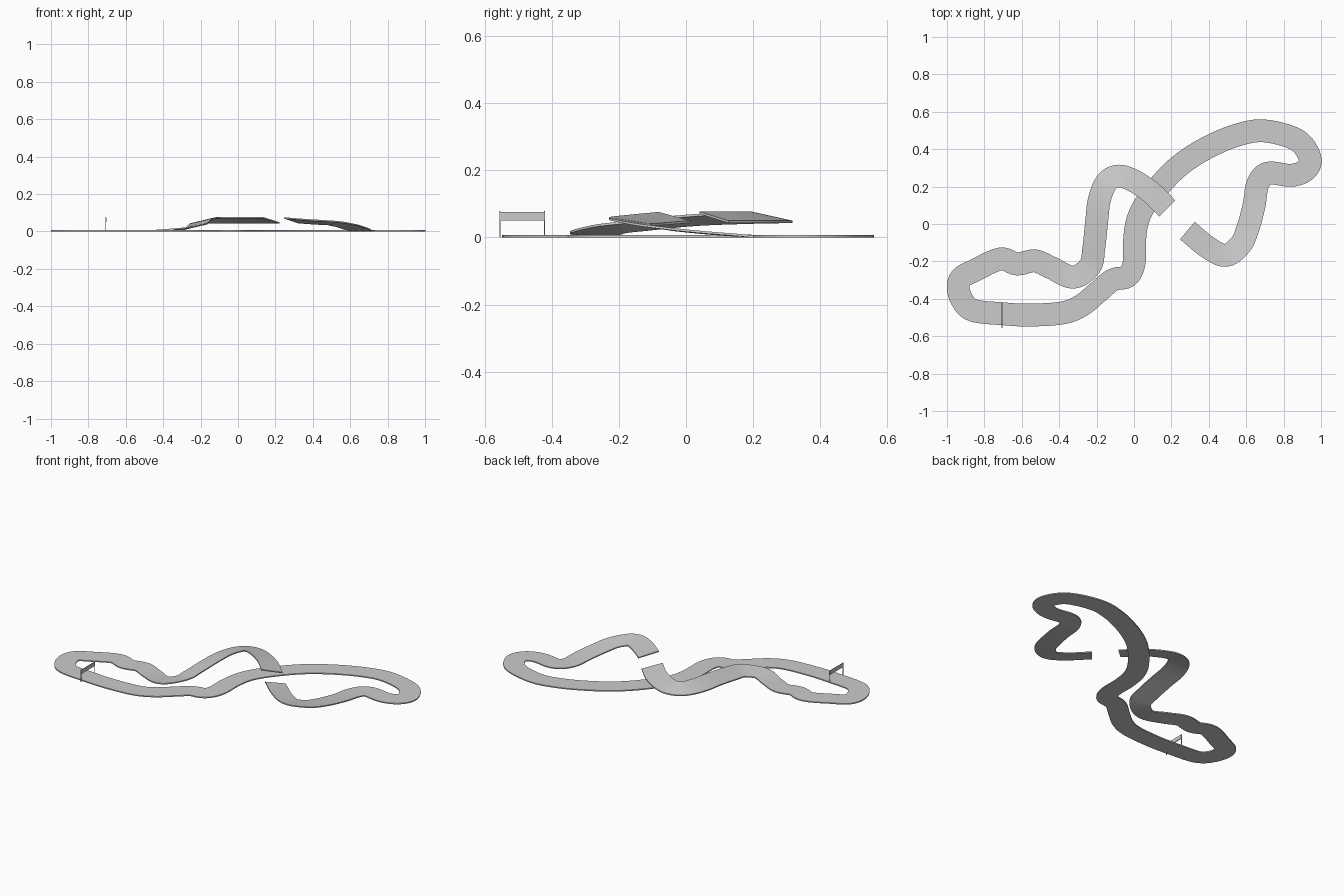
import bpy, bmesh
from mathutils import Vector

if "Cube" in bpy.data.objects:
    bpy.data.objects.remove(bpy.data.objects["Cube"])

HALF, THICK, STEPS = 0.061, 0.007, 6

grey = bpy.data.materials.new("track grey")
grey.diffuse_color = (0.6, 0.6, 0.6, 1)
grey.use_nodes = True
grey.node_tree.nodes["Principled BSDF"].inputs["Base Color"].default_value = grey.diffuse_color

# centre line: x, y, height of left edge, height of right edge (top surface)
landing = [(0.285, -0.035, .050, .076), (0.395, -0.125, .043, .067), (0.49, -0.168, .040, .059),
           (0.57, -0.11, .032, .042), (0.61, -0.02, .022, .028), (0.642, 0.1, .012, .016)]
right_loop = [(0.662, 0.215), (0.717, 0.272), (0.84, 0.26), (0.92, 0.29), (0.94, 0.355),
              (0.87, 0.45), (0.695, 0.498), (0.55, 0.475), (0.405, 0.415), (0.28, 0.34), (0.18, 0.253)]
crossing = [(0.07, 0.12), (0.02, 0.02), (0.003, -0.09), (0.0, -0.21), (-0.035, -0.28), (-0.115, -0.30)]
left_loop = [(-0.2, -0.37), (-0.28, -0.435), (-0.38, -0.475), (-0.56, -0.487), (-0.7, -0.48), (-0.86, -0.462),
             (-0.92, -0.405), (-0.94, -0.335), (-0.92, -0.285), (-0.855, -0.25), (-0.715, -0.187),
             (-0.625, -0.214), (-0.53, -0.197), (-0.44, -0.235)]
takeoff = [(-0.325, -0.285, .008, .018), (-0.235, -0.225, .016, .040), (-0.215, -0.13, .026, .054),
           (-0.2, 0.01, .040, .068), (-0.185, 0.13, .046, .075), (-0.145, 0.225, .049, .077),
           (-0.08, 0.256, .050, .077), (0.0, 0.23, .050, .077), (0.09, 0.17, .050, .077),
           (0.178, 0.083, .050, .077)]
flat = [(x, y, THICK, THICK) for x, y in right_loop + crossing + left_loop]
pts = [Vector(p) for p in landing + flat + takeoff]
pts = [2 * pts[0] - pts[1]] + pts + [2 * pts[-1] - pts[-2]]


def spline(a, b, c, d, t):
    return 0.5 * (2 * b + (c - a) * t + (2 * a - 5 * b + 4 * c - d) * t ** 2
                  + (3 * b - a - 3 * c + d) * t ** 3)


def finish(bm, name):
    bmesh.ops.recalc_face_normals(bm, faces=bm.faces)
    me = bpy.data.meshes.new(name)
    bm.to_mesh(me)
    bm.free()
    me.materials.append(grey)
    ob = bpy.data.objects.new(name, me)
    bpy.context.collection.objects.link(ob)
    return ob


# road ribbon, banked on the two jump ramps
line = [spline(*pts[i:i + 4], k / STEPS) for i in range(len(pts) - 3) for k in range(STEPS)]
line.append(pts[-2])
bm = bmesh.new()
rings = []
for i, p in enumerate(line):
    d = line[min(i + 1, len(line) - 1)] - line[max(i - 1, 0)]
    n = Vector((-d[1], d[0])).normalized() * HALF
    zl, zr = max(p[2], THICK), max(p[3], THICK)
    rings.append([bm.verts.new(c) for c in (
        (p[0] + n.x, p[1] + n.y, zl), (p[0] - n.x, p[1] - n.y, zr),
        (p[0] - n.x, p[1] - n.y, zr - THICK), (p[0] + n.x, p[1] + n.y, zl - THICK))])
for a, b in zip(rings, rings[1:]):
    for j in range(4):
        k = (j + 1) % 4
        bm.faces.new((a[j], a[k], b[k], b[j]))
bm.faces.new(rings[0])
bm.faces.new(rings[-1])
road = finish(bm, "track_road")
bpy.context.view_layer.objects.active = road
road.select_set(True)
bpy.ops.object.shade_smooth_by_angle(angle=0.5)


# start gate
def box(name, lo, hi):
    bm = bmesh.new()
    bmesh.ops.create_cube(bm, size=1)
    for v in bm.verts:
        v.co = [lo[i] if v.co[i] < 0 else hi[i] for i in range(3)]
    finish(bm, name)


box("gate_banner", (-0.709, -0.555, 0.05), (-0.704, -0.42, 0.075))
for name, y in (("gate_post_outer", -0.555), ("gate_post_inner", -0.423)):
    box(name, (-0.709, y, 0), (-0.705, y + 0.003, 0.078))
